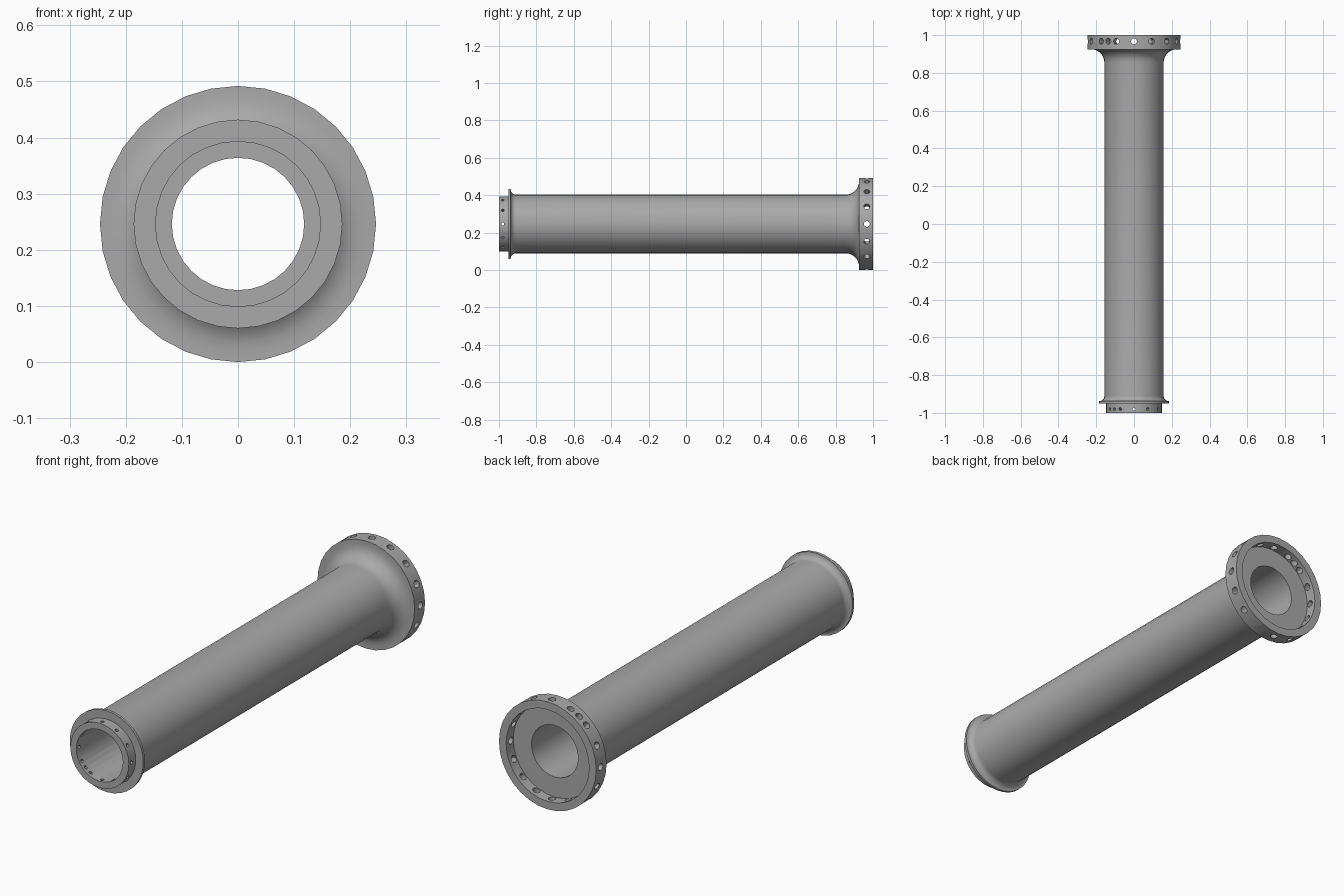
import bpy
import bmesh
from math import sin, cos, pi, radians
from mathutils import Matrix, Vector

AXIS_Z = 0.246
SEGMENTS = 32

cube = bpy.data.objects.get("Cube")
if cube:
    bpy.data.objects.remove(cube, do_unlink=True)

steel = bpy.data.materials.new("steel_grey")
steel.use_nodes = True
grey = (0.4, 0.4, 0.4, 1)
steel.diffuse_color = grey
steel.node_tree.nodes["Principled BSDF"].inputs["Base Color"].default_value = grey


def make_object(name, bm):
    bmesh.ops.recalc_face_normals(bm, faces=bm.faces)
    mesh = bpy.data.meshes.new(name)
    bm.to_mesh(mesh)
    bm.free()
    obj = bpy.data.objects.new(name, mesh)
    bpy.context.collection.objects.link(obj)
    mesh.materials.append(steel)
    return obj


def lathe(name, profile):
    """Revolve a closed (y, radius) profile about the long axis."""
    bm = bmesh.new()
    rings = []
    for y, r in profile:
        rings.append([bm.verts.new((r * sin(2 * pi * i / SEGMENTS), y,
                                    AXIS_Z + r * cos(2 * pi * i / SEGMENTS)))
                      for i in range(SEGMENTS)])
    for a, b in zip(rings, rings[1:] + rings[:1]):
        for i in range(SEGMENTS):
            j = (i + 1) % SEGMENTS
            bm.faces.new((a[i], a[j], b[j], b[i]))
    return make_object(name, bm)


def fillet(y, r, size, start, end, steps=7):
    """Arc of profile points around a centre, angles in degrees."""
    points = []
    for k in range(steps + 1):
        a = radians(start + (end - start) * k / steps)
        points.append((y + size * cos(a), r + size * sin(a)))
    return points


def drill_holes(target, y, r_in, r_out, hole, angles):
    """Cut radial holes at angles measured from the top towards +x."""
    bm = bmesh.new()
    for angle in angles:
        a = radians(angle)
        out = Vector((sin(a), 0, cos(a)))
        centre = Vector((0, y, AXIS_Z)) + out * (r_in + r_out) / 2
        place = Matrix.Translation(centre) @ out.to_track_quat('Z', 'Y').to_matrix().to_4x4()
        bmesh.ops.create_cone(bm, cap_ends=True, segments=12, radius1=hole,
                              radius2=hole, depth=r_out - r_in, matrix=place)
    cutter = make_object("hole_cutter", bm)
    cutter.hide_render = True
    mod = target.modifiers.new("holes", 'BOOLEAN')
    mod.operation = 'DIFFERENCE'
    mod.solver = 'EXACT'
    mod.object = cutter
    bpy.context.view_layer.objects.active = target
    bpy.ops.object.modifier_apply(modifier=mod.name)
    bpy.data.objects.remove(cutter, do_unlink=True)


# Hollow tube: front collar, lipped shoulder, long barrel, flared rear flange with a recess
profile = [(-1, 0.118), (-1, 0.148), (-0.95, 0.148), (-0.95, 0.186), (-0.938, 0.186)]
profile += fillet(-0.91, 0.185, 0.028, 180, 270)
profile += fillet(0.855, 0.227, 0.07, 270, 360)
profile += [(0.925, 0.246), (1, 0.246), (1, 0.21), (0.948, 0.21), (0.948, 0.118)]
tube = lathe("flanged_tube", profile)

# Bolt holes, with the extra keying holes on the -x side
drill_holes(tube, -0.98, 0.1, 0.17, 0.008, [30 * i for i in range(12)] + [-45, -135])
drill_holes(tube, 0.967, 0.195, 0.27, 0.016, [22.5 * i for i in range(16)] + [-33.75])

bpy.ops.object.select_all(action='DESELECT')
tube.select_set(True)
bpy.context.view_layer.objects.active = tube
bpy.ops.object.shade_smooth_by_angle(angle=radians(30))
